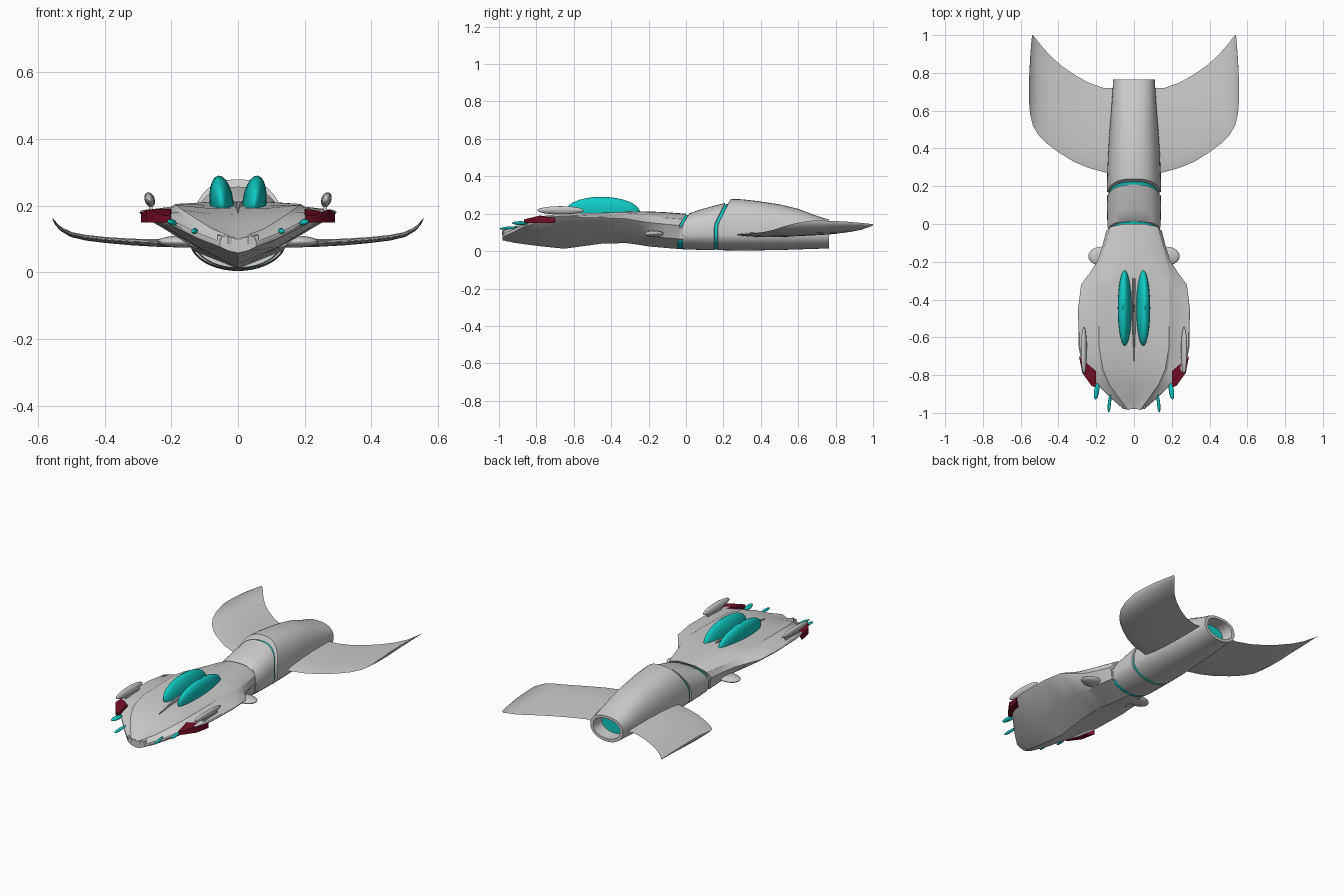
import bpy, bmesh, math
from mathutils import Matrix, Vector, Euler


def material(name, col):
    m = bpy.data.materials.new(name)
    m.diffuse_color = (*col, 1)
    return m


GREY = material("hull grey", (0.6, 0.6, 0.6))
CYAN = material("bright cyan", (0.005, 0.6, 0.56))
RED = material("dark red", (0.17, 0.004, 0.018))


def finish(bm, name, mats, angle=35, mirror=False):
    bmesh.ops.remove_doubles(bm, verts=bm.verts, dist=1e-5)
    bmesh.ops.recalc_face_normals(bm, faces=bm.faces)
    me = bpy.data.meshes.new(name)
    bm.to_mesh(me)
    bm.free()
    for m in mats:
        me.materials.append(m)
    ob = bpy.data.objects.new(name, me)
    bpy.context.collection.objects.link(ob)
    if mirror:
        ob.modifiers.new("mirror", 'MIRROR')
    bpy.ops.object.select_all(action='DESELECT')
    ob.select_set(True)
    bpy.context.view_layer.objects.active = ob
    bpy.ops.object.shade_smooth_by_angle(angle=math.radians(angle))
    return ob


def loft(name, rings, mats, mat_ids=None, angle=35, mirror=False):
    """Skin closed rings; mat_ids holds one id per span plus one for the end cap."""
    bm = bmesh.new()
    vs = [[bm.verts.new(p) for p in r] for r in rings]
    n = len(vs[0])
    ids = mat_ids or [0] * len(vs)
    for a, b, m in zip(vs, vs[1:], ids):
        for i in range(n):
            j = (i + 1) % n
            bm.faces.new((a[i], a[j], b[j], b[i])).material_index = m
    bm.faces.new(vs[0])
    bm.faces.new(vs[-1]).material_index = ids[-1]
    return finish(bm, name, mats, angle, mirror)


def ellipsoid(name, loc, size, mat, rot=(0, 0, 0)):
    bm = bmesh.new()
    mx = Matrix.LocRotScale(Vector(loc), Euler([math.radians(a) for a in rot]), Vector(size))
    # poles along the length
    bmesh.ops.create_uvsphere(bm, u_segments=20, v_segments=14, radius=1,
                              matrix=mx @ Matrix.Rotation(math.pi / 2, 4, 'X'))
    return finish(bm, name, [mat], 40, True)


def prism(name, outline, bottom, top, mat):
    """Mirrored plate: outline of (x, y), with bottom and top height functions."""
    rings = [[(x, y, f(x, y)) for x, y in outline] for f in (bottom, top)]
    return loft(name, rings, [mat], mirror=True)


# Forward hull: y, keel z, chine x z, rim x z, deck ridge x z, deck centre z
hull = [
    (-.98, .058, .030, .065, .055, .092, .036, .114, .100),
    (-.92, .045, .070, .070, .125, .118, .080, .132, .125),
    (-.85, .035, .100, .075, .195, .152, .130, .163, .152),
    (-.77, .025, .120, .076, .272, .180, .165, .187, .174),
    (-.65, .013, .130, .080, .293, .187, .185, .202, .192),
    (-.45, .040, .140, .085, .296, .185, .188, .205, .202),
    (-.32, .043, .145, .085, .280, .178, .188, .205, .211),
    (-.26, .035, .145, .082, .235, .167, .180, .200, .213),
    (-.20, .025, .143, .078, .195, .158, .165, .193, .212),
    (-.12, .018, .140, .072, .168, .150, .145, .186, .209),
    (-.035, .011, .135, .065, .147, .142, .115, .178, .200),
    (-.034, .011, .130, .065, .138, .130, .100, .145, .155),
    (.15, .005, .125, .055, .130, .110, .090, .120, .120),
]
rings = []
for y, zk, xc, zc, xr, zr, xi, zi, zt in hull:
    k = .6 if -.1 < y < .1 else 0            # swept seam at the back of the deck
    half = [(xc, zc), (xr * .97, zr - .016), (xr, zr - .005), (xr * .98, zr), (xi + .012, zi - .008),
            (xi, zi), (xi * .5, zt - .1 * (zt - zi))]
    sec = [(0, zk)] + half + [(0, zt)] + [(-x, z) for x, z in reversed(half)]
    rings.append([(x, y + k * max(0, z - .14), z) for x, z in sec])
loft("forward_hull", rings, [GREY], angle=28)

# Rear fuselage and engine: y, half width, bottom, top, sweep, material of next span
tail = [
    (-.045, .128, .014, .188, .6, 1), (-.020, .130, .012, .194, .6, 0),
    (-.018, .140, .010, .203, .6, 0), (.03, .142, .008, .222, .55, 0),
    (.10, .143, .006, .243, .5, 0), (.150, .142, .005, .257, .5, 0),
    (.152, .134, .008, .248, .5, 1), (.168, .134, .008, .252, .5, 0),
    (.170, .144, .005, .279, .5, 0), (.26, .142, .004, .277, .3, 0),
    (.38, .137, .004, .268, 0, 0), (.50, .129, .006, .250, 0, 0),
    (.60, .121, .009, .226, 0, 0), (.68, .115, .012, .195, 0, 0),
    (.765, .110, .014, .168, 0, 0), (.765, .090, .032, .152, 0, 0),
    (.69, .084, .037, .147, 0, 1),
]


def spow(v, p):
    return math.copysign(abs(v) ** p, v)


rings = []
for y, hw, zb, zt, k, m in tail:
    zm = .09
    ring = []
    for i in range(40):
        a = 2 * math.pi * i / 40
        c, s = math.cos(a), math.sin(a)
        x = hw * spow(c, .8 if s > 0 else 1.0)
        z = zm + (zt - zm) * spow(s, .85) if s > 0 else zm + (zm - zb) * s
        ring.append((x, y + k * max(0, z - .14), z))
    rings.append(ring)
loft("rear_fuselage", rings, [GREY, CYAN], [t[5] for t in tail])

# Swept tail wings with upturned tips: leading x y, trailing x y, height, thickness
wing = [
    (.09, .26, .09, .72, .088, .030), (.16, .275, .16, .72, .088, .026),
    (.24, .297, .24, .748, .088, .023), (.32, .33, .31, .787, .091, .020),
    (.40, .38, .38, .835, .097, .018), (.46, .425, .44, .887, .104, .017),
    (.505, .47, .485, .937, .114, .015), (.535, .52, .515, .975, .131, .012),
    (.550, .58, .532, .997, .148, .009), (.557, .66, .540, 1.0, .162, .004),
]
rings = []
for x0, y0, x1, y1, z, th in wing:
    ts = [0, .04, .15, .35, .6, .85, 1]
    prof = [(t, .5 * math.sin(math.pi * t ** .7)) for t in ts]
    prof += [(t, -h) for t, h in reversed(prof[1:-1])]
    tip = max(0, x0 - .53) / .027
    # the tip runs nearly straight, bulging to its widest at mid chord
    rings.append([(x0 + (x1 - x0) * t ** 2, y0 + (y1 - y0) * t, z + th * h - .018 * tip * t ** 2)
                  for t, h in prof])
loft("tail_wing", rings, [GREY], angle=50, mirror=True)

# Twin canopies with the spine between them
ellipsoid("canopy", (.049, -.445, .208), (.036, .2, .083), CYAN, rot=(-1, 7, 0))
prism("canopy_spine", [(0, -.76), (.006, -.6), (.012, -.45), (.006, -.25), (0, -.2)],
      lambda x, y: .16, lambda x, y: .212 if y > -.7 else .18, GREY)

# Gun pods on short stems above the rim
ellipsoid("pod", (.265, -.67, .218), (.015, .125, .023), GREY, rot=(0, 20, 0))
prism("pod_stem", [(.257, -.71), (.267, -.71), (.267, -.58), (.257, -.58)],
      lambda x, y: .175, lambda x, y: .215, GREY)

# Red intakes on the leading rim
prism("red_intake", [(.203, -.865), (.225, -.857), (.274, -.788), (.291, -.70), (.20, -.78)],
      lambda x, y: .150, lambda x, y: min(.191, .170 + .24 * (y + .865)) - max(0, y + .78) * .16, RED)

# Cyan emitter spikes and slanted light strips under the rim
ellipsoid("outer_spike", (.198, -.885, .150), (.014, .045, .009), CYAN, rot=(0, -25, 8))
ellipsoid("inner_spike", (.130, -.950, .124), (.009, .048, .007), CYAN, rot=(6, -25, 3))

# Small side fins
ellipsoid("side_fin", (.17, -.17, .092), (.072, .05, .018), GREY)

# Nose lip
prism("nose_lip", [(0, -.972), (.03, -.985), (.062, -.975), (.05, -.93), (0, -.93)],
      lambda x, y: .085, lambda x, y: .100 + .25 * min(x, .04) + .25 * (y + .98), GREY)
